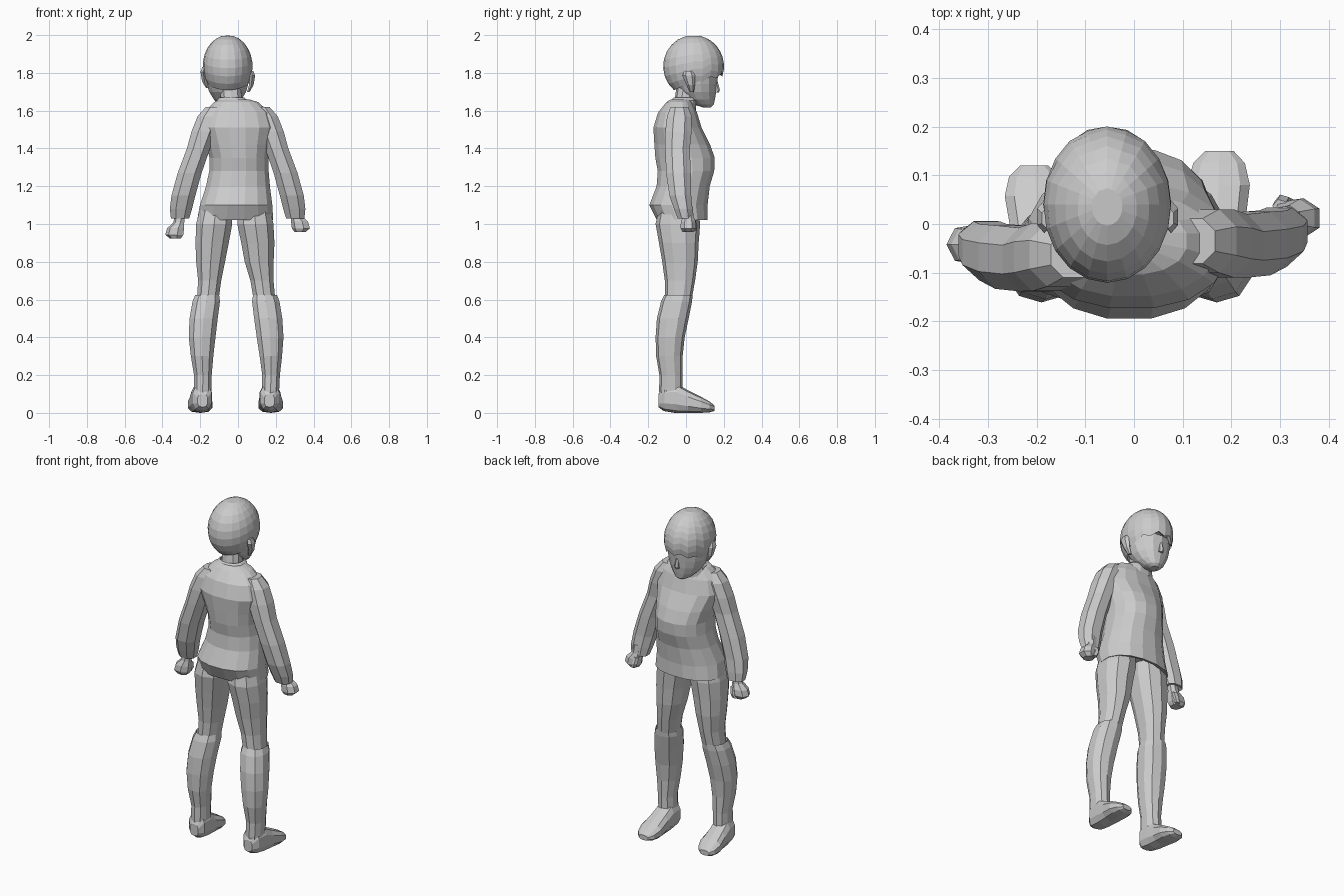
import bpy, bmesh
from math import sin, cos, pi, radians
from mathutils import Vector


def power(v, e):
    return (abs(v) ** e) * (1 if v >= 0 else -1)


def make_object(name, rings, cap=True):
    """Skin equal-length rings of points into a flat-shaded mesh."""
    bm = bmesh.new()
    vs = [[bm.verts.new(p) for p in ring] for ring in rings]
    n = len(vs[0])
    for a, b in zip(vs, vs[1:]):
        for i in range(n):
            j = (i + 1) % n
            bm.faces.new((a[i], a[j], b[j], b[i]))
    if cap:
        bm.faces.new(vs[0])
        bm.faces.new(vs[-1])
    bmesh.ops.recalc_face_normals(bm, faces=bm.faces)
    me = bpy.data.meshes.new(name)
    bm.to_mesh(me)
    bm.free()
    ob = bpy.data.objects.new(name, me)
    bpy.context.collection.objects.link(ob)
    return ob


def loft(name, sections, n=10, e=0.9):
    """Sections are (z, cx, cy, rx, ry), stacked along z."""
    rings = []
    for z, cx, cy, rx, ry in sections:
        rings.append([(cx + rx * power(cos(2 * pi * (i + .5) / n), e),
                       cy + ry * power(sin(2 * pi * (i + .5) / n), e), z)
                      for i in range(n)])
    return make_object(name, rings)


# Shirt, with the hem turned inwards
loft("shirt", [
    (1.66, -.015, -.03, .075, .05), (1.645, -.01, -.035, .12, .07),
    (1.59, -.005, -.045, .175, .105), (1.51, -.005, -.045, .20, .13),
    (1.42, 0, -.02, .172, .15), (1.35, .005, -.005, .158, .16),
    (1.28, .005, 0, .16, .152), (1.20, 0, -.015, .172, .143),
    (1.10, -.01, -.04, .195, .157), (1.02, -.015, -.02, .205, .137),
    (1.03, -.015, -.025, .185, .115), (1.08, -.015, -.03, .15, .10)], 16)

# Open front edge and collar
loft("collar", [(1.60, -.03, -.02, .10, .075), (1.655, -.03, -.012, .085, .068),
                (1.67, -.033, -.01, .066, .058), (1.63, -.033, -.01, .05, .05)], 12)
loft("neck", [(1.58, -.03, -.015, .062, .06), (1.66, -.035, -.005, .058, .055),
              (1.76, -.045, .015, .058, .06)], 10)

# Face below the hair
loft("face", [
    (1.618, -.052, .11, .022, .022), (1.632, -.053, .095, .048, .052),
    (1.66, -.054, .075, .076, .078), (1.70, -.055, .06, .10, .10),
    (1.74, -.056, .052, .113, .112), (1.79, -.056, .045, .12, .125),
    (1.86, -.056, .042, .10, .11)], 14, 1)
loft("nose", [(1.695, -.054, .155, .016, .018), (1.708, -.054, .16, .014, .02),
              (1.76, -.055, .15, .008, .016)], 6, 1)

# Hair cap: ellipsoid whose ragged lower edge drops from brow to nape
centre, radii = Vector((-.055, .04, 1.835)), (.132, .161, .165)
n, steps = 20, 9
hair = []
for k in range(1, steps + 2):
    ring = []
    for i in range(n):
        a = 2 * pi * i / n
        low = radians(122 - 18 * sin(a) + (5 if i % 2 else -2) * (sin(a) > .1))
        f = low * min(k, steps) / steps
        s = .86 if k > steps else 1
        ring.append(centre + Vector((radii[0] * sin(f) * cos(a) * s,
                                     radii[1] * sin(f) * sin(a) * s,
                                     radii[2] * cos(f) + (.015 if k > steps else 0))))
    hair.append(ring)
make_object("hair_cap", hair)

# Ears
for side, x, z in (("left", -.178, 1.785), ("right", .07, 1.765)):
    d = 1 if x > 0 else -1
    loft(side + "_ear", [(z - .065, x - d * .015, .03, .008, .012),
                         (z - .03, x, .025, .014, .022),
                         (z + .02, x + d * .006, .015, .017, .034),
                         (z + .045, x, .012, .013, .022)], 6, 1)

# Limbs: shared section sizes, with the centre line given per side
sleeve = [(1.62, .05, .05), (1.57, .07, .07), (1.49, .072, .075), (1.40, .066, .07),
          (1.27, .068, .07), (1.15, .068, .062), (1.08, .063, .052),
          (1.03, .052, .042), (1.04, .03, .03)]
sleeve_x = [.12, .145, .175, .205, .252, .285, .298, .303, .303]
sleeve_y = [-.035, -.035, -.04, -.045, -.04, -.03, -.015, -.005, -.005]
fist = [(1.08, .028, .025), (1.03, .03, .028), (1.0, .047, .04),
        (.965, .05, .042), (.945, .03, .03)]
fist_x = [.305, .312, .328, .335, .33]
thigh = [(1.10, .085, .10), (1.0, .10, .118), (.90, .092, .105), (.80, .08, .094),
         (.70, .064, .08), (.60, .06, .07)]
thigh_y = [-.04, -.043, -.038, -.032, -.032, -.04]
shin = [(.58, .055, .06), (.625, .066, .075), (.59, .076, .082), (.50, .078, .084),
        (.40, .074, .077), (.30, .062, .07), (.20, .049, .061), (.12, .048, .062),
        (.07, .045, .06)]
shin_y = [-.05, -.04, -.05, -.07, -.084, -.088, -.08, -.08, -.08]
foot = [(-.145, .028, .03, .10), (-.115, .052, .01, .15), (-.05, .057, 0, .155),
        (.01, .06, 0, .12), (.08, .067, 0, .085), (.125, .055, .003, .06),
        (.15, .03, .01, .04)]

for side, d in (("left", -1), ("right", 1)):
    left = d < 0
    yo = -.028 if left else 0
    loft(side + "_sleeve", [(z, d * (x + (.004 if left else 0)), y + yo, rx, ry)
         for (z, rx, ry), x, y in zip(sleeve, sleeve_x, sleeve_y)], 8)
    hz = -.022 if left else .012
    hy = -.042 if left else .012
    loft(side + "_hand", [(z + hz, d * x, hy, rx, ry)
         for (z, rx, ry), x in zip(fist, fist_x)], 7)
    loft(side + "_thumb", [(z + hz, d * x, hy + y, .016, .014) for z, x, y in
         ((1.01, .30, .025), (.975, .305, .035), (.95, .315, .03))], 5, 1)
    tx = [-.115, -.126, -.137, -.145, -.15, -.16] if left else \
         [.085, .092, .105, .112, .127, .14]
    loft(side + "_thigh", [(z, x, y, rx, ry)
         for (z, rx, ry), x, y in zip(thigh, tx, thigh_y)], 10)
    sx = [-.162, -.163, -.168, -.182, -.19, -.19, -.186, -.187, -.19] if left else \
         [.142, .143, .147, .16, .17, .174, .175, .172, .17]
    loft(side + "_lower_leg", [(z, x, y, rx, ry)
         for (z, rx, ry), x, y in zip(shin, sx, shin_y)], 10)
    # Feet are skinned along y, nearly flat underneath
    rings = []
    for y, w, lo, hi in foot:
        cx = (-.19 - .06 * (y + .1)) if left else (.168 + .03 * (y + .1))
        y2 = y - (.03 * (y + .145) / .295 if left else 0)
        rings.append([(cx + w * power(cos(2 * pi * (i + .5) / 10), .75), y2,
                       (lo + hi) / 2 + (hi - lo) / 2 *
                       power(sin(2 * pi * (i + .5) / 10), .75)) for i in range(10)])
    make_object(side + "_foot", rings)
